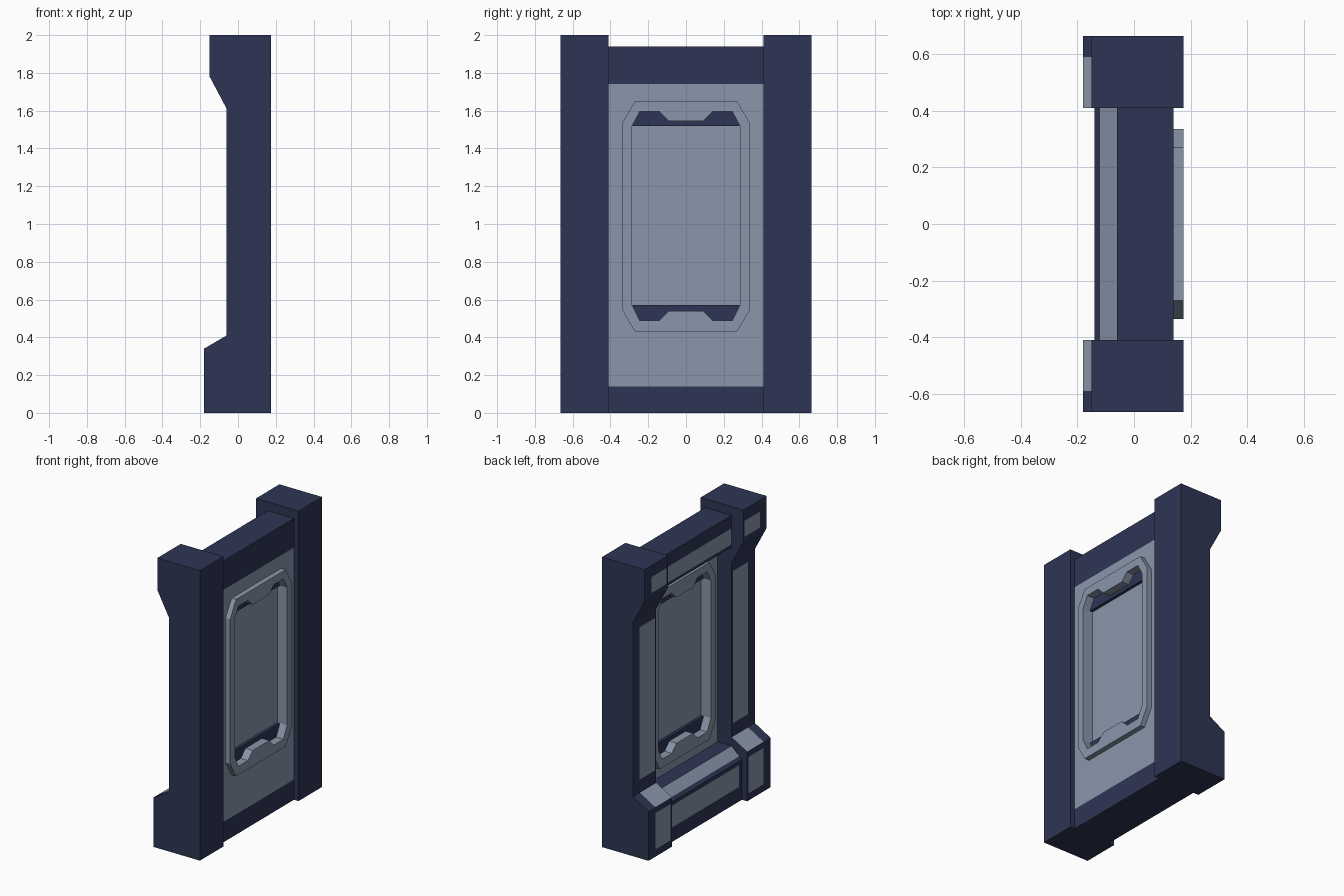
import bpy, bmesh
from mathutils import Vector

if "Cube" in bpy.data.objects:
    bpy.data.objects.remove(bpy.data.objects["Cube"])


def material(name, rgb):
    m = bpy.data.materials.new(name)
    m.diffuse_color = (*rgb, 1)
    m.use_nodes = True
    m.node_tree.nodes["Principled BSDF"].inputs["Base Color"].default_value = m.diffuse_color
    return m


NAVY = material("dark navy", (0.027, 0.036, 0.088))
GREY = material("light blue grey", (0.25, 0.305, 0.40))


def prism(name, pts, axis, a, b, base=0, cuts=(), rule=None):
    """Extrude a profile along an axis ('x': pts are y,z / 'y': pts are x,z),
    slice it at the cut planes and paint the faces that satisfy the rule."""
    bm = bmesh.new()
    place = (lambda p, t: (t, p[0], p[1])) if axis == "x" else (lambda p, t: (p[0], t, p[1]))
    face = bm.faces.new([bm.verts.new(place(p, a)) for p in pts])
    ext = bmesh.ops.extrude_face_region(bm, geom=[face])
    shift = Vector((b - a, 0, 0)) if axis == "x" else Vector((0, b - a, 0))
    bmesh.ops.translate(bm, vec=shift, verts=[v for v in ext["geom"] if isinstance(v, bmesh.types.BMVert)])
    for ax, value in cuts:
        n = Vector((0, 0, 0))
        n["xyz".index(ax)] = 1
        bmesh.ops.bisect_plane(bm, geom=bm.verts[:] + bm.edges[:] + bm.faces[:],
                               plane_co=n * value, plane_no=n)
    bmesh.ops.recalc_face_normals(bm, faces=bm.faces)
    bm.normal_update()
    for f in bm.faces:
        f.material_index = base
        if rule and rule(f.calc_center_median(), f.normal):
            f.material_index = 1
    me = bpy.data.meshes.new(name)
    bm.to_mesh(me)
    bm.free()
    me.materials.append(NAVY)
    me.materials.append(GREY)
    ob = bpy.data.objects.new(name, me)
    bpy.context.collection.objects.link(ob)
    return ob


# Side pillars, with light panels on the back and the foot slope
pillar = [(-0.18, 0), (0.175, 0), (0.175, 2), (-0.15, 2), (-0.15, 1.78),
          (-0.06, 1.61), (-0.06, 0.41), (-0.18, 0.34)]


def pillar_rule(c, n):
    y = abs(c.y)
    if n.x > -0.2 or y > 0.59:
        return False
    if n.z > 0.3:
        return True
    return y > 0.425 and (0.05 < c.z < 0.30 or 0.50 < c.z < 1.55 or 1.81 < c.z < 1.92)


for side, s in (("left", -1), ("right", 1)):
    cuts = [("y", s * 0.425), ("y", s * 0.59)]
    cuts += [("z", z) for z in (0.05, 0.30, 0.50, 1.55, 1.81, 1.92)]
    prism(side + "_pillar", pillar, "y", s * 0.41, s * 0.665, 0, cuts, pillar_rule)

# Top beam
prism("top_beam", [(0.14, 1.74), (0.14, 1.94), (-0.06, 1.94), (-0.06, 1.72), (0.045, 1.69), (0.045, 1.74)],
      "y", -0.41, 0.41, 0, [("z", 1.74), ("z", 1.85)],
      lambda c, n: n.x < -0.9 and 1.74 < c.z < 1.85)

# Bottom sill with a sloped ledge
prism("bottom_sill", [(-0.14, 0), (0.14, 0), (0.14, 0.14), (0.045, 0.14), (0.045, 0.35),
                      (-0.06, 0.35), (-0.12, 0.295), (-0.14, 0.277)],
      "y", -0.41, 0.41, 0,
      [("x", -0.12), ("y", -0.38), ("y", 0.38), ("z", 0.10), ("z", 0.25)],
      lambda c, n: (n.x < -0.9 and abs(c.y) < 0.38 and 0.10 < c.z < 0.25)
      or (n.x < -0.3 and n.z > 0.3 and c.x > -0.12))

# Wall and window frame, each made of two mirrored halves around the opening
outer = [(0, 0.43), (0.27, 0.43), (0.335, 0.54), (0.335, 1.54), (0.27, 1.65), (0, 1.65)]
inner = [(0, 0.54), (0.09, 0.54), (0.14, 0.49), (0.245, 0.49), (0.285, 0.57),
         (0.285, 1.52), (0.245, 1.595), (0.14, 1.595), (0.09, 1.545), (0, 1.545)]
wall = [(0, 0.14), (0.41, 0.14), (0.41, 1.74), (0, 1.74)]
for side, s in (("left", -1), ("right", 1)):
    def half(big, small):
        return [(s * y, z) for y, z in big + small[::-1]]
    prism(side + "_wall", half(wall, outer), "x", 0.045, 0.14, 1)
    prism(side + "_window_frame", half(outer, inner), "x", 0.01, 0.175, 1)

# Thin pane, held by dark strips above and below
prism("window_pane", [(-0.30, 0.50), (0.30, 0.50), (0.30, 1.58), (-0.30, 1.58)], "x", 0.085, 0.10, 1)
for name, lo, hi in (("lower_strip", 0.48, 0.57), ("upper_strip", 1.52, 1.61)):
    prism(name, [(-0.284, lo), (0.284, lo), (0.284, hi), (-0.284, hi)], "x", 0.065, 0.12, 0)
